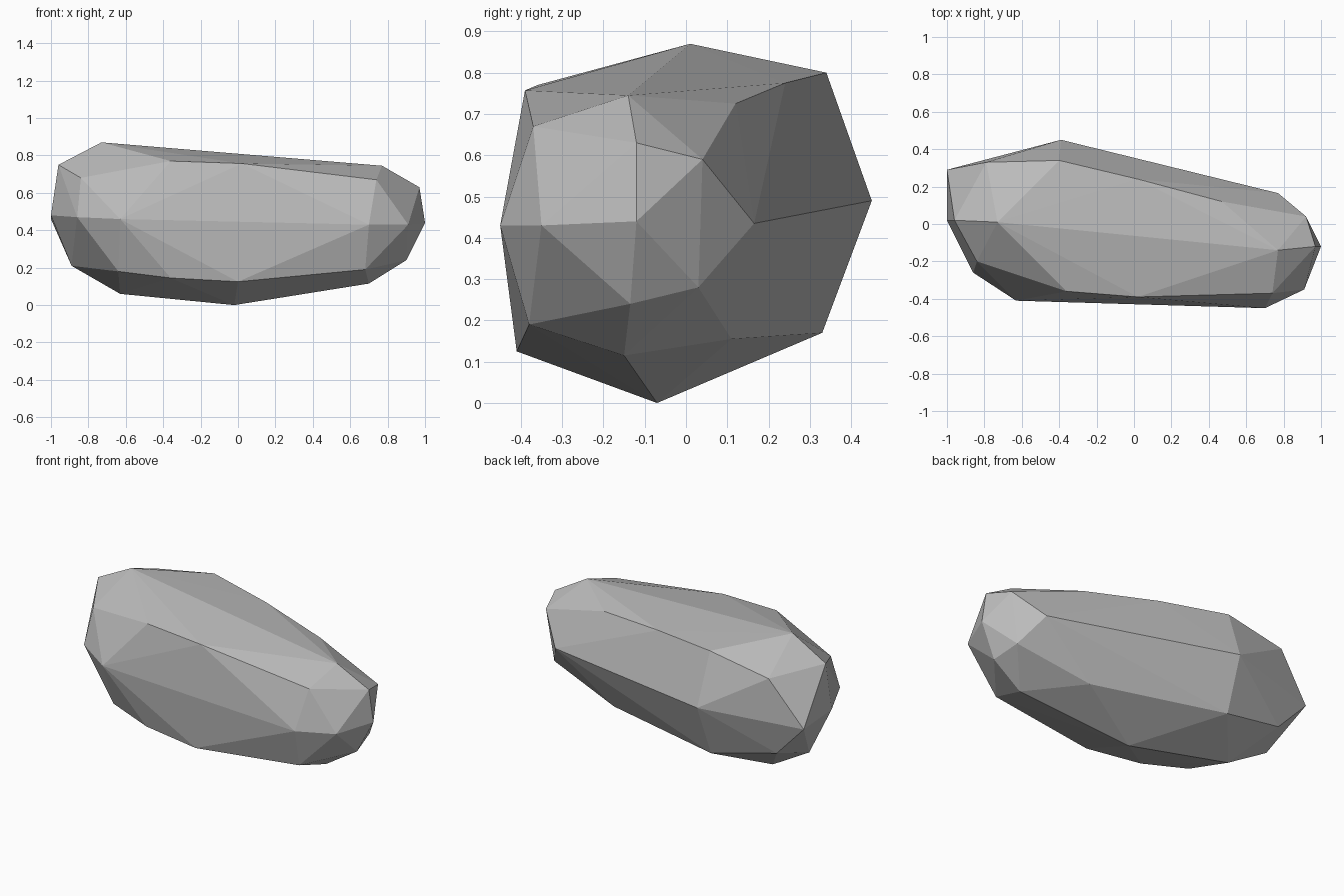
import bpy
import bmesh

# Remove the default cube only
default_cube = bpy.data.objects.get("Cube")
if default_cube:
    bpy.data.objects.remove(default_cube, do_unlink=True)


def make_material(name, value):
    """One plain flat grey, shown in the viewport and in a render."""
    material = bpy.data.materials.new(name)
    material.use_nodes = True
    colour = (value, value, value, 1.0)
    material.diffuse_color = colour
    shader = material.node_tree.nodes["Principled BSDF"]
    shader.inputs["Base Color"].default_value = colour
    shader.inputs["Roughness"].default_value = 0.9
    return material


def make_stone(name, corner_groups, material):
    """Wrap a tight faceted skin around the chipped corners of the stone."""
    bm = bmesh.new()
    for group in corner_groups:
        for corner in group:
            bm.verts.new(corner)
    result = bmesh.ops.convex_hull(bm, input=bm.verts[:])
    unused = {v for v in result["geom_interior"] + result["geom_unused"]
              if isinstance(v, bmesh.types.BMVert)}
    bmesh.ops.delete(bm, geom=list(unused), context="VERTS")
    bmesh.ops.recalc_face_normals(bm, faces=bm.faces[:])
    for face in bm.faces:
        face.smooth = False
    mesh = bpy.data.meshes.new(name)
    bm.to_mesh(mesh)
    bm.free()
    mesh.materials.append(material)
    stone = bpy.data.objects.new(name, mesh)
    bpy.context.scene.collection.objects.link(stone)
    return stone


# Narrow tip: a centre corner with a ring around it
narrow_tip = [
    (1, -.12, .44), (.97, -.12, .63), (.92, .04, .59),
    (.87, .03, .28), (.9, -.135, .24), (.91, -.35, .43),
]

# Broad end: a centre corner with a ring around it
broad_end = [
    (-1, .02, .48), (-.96, .02, .75), (-.84, -.2, .68), (-.86, -.26, .47),
    (-.89, .08, .21), (-.81, .28, .26), (-1, .29, .46),
]

# Upper ridge, from the peak round the front and along the back
upper_ridge = [
    (-.73, .01, .87), (-.36, -.36, .77), (.02, -.39, .757),
    (.74, -.37, .67), (.77, -.14, .745), (.47, .12, .725),
    (.02, .24, .775), (-.4, .34, .8), (-.79, .33, .73),
]

# Widest corners along the waist
waist = [(.7, -.45, .43), (-.63, -.41, .46), (-.39, .45, .49), (.77, .165, .435)]

# Underside, with the lowest corner resting on the ground
underside = [
    (-.02, -.07, 0), (-.63, .06, .06), (.7, -.15, .115),
    (.68, -.38, .19), (0, -.41, .125), (-.36, -.37, .145),
    (-.64, -.29, .18), (-.4, .33, .17), (.41, .11, .155),
]

stone_grey = make_material("stone grey", 0.5)
make_stone("rock", [narrow_tip, broad_end, upper_ridge, waist, underside], stone_grey)
